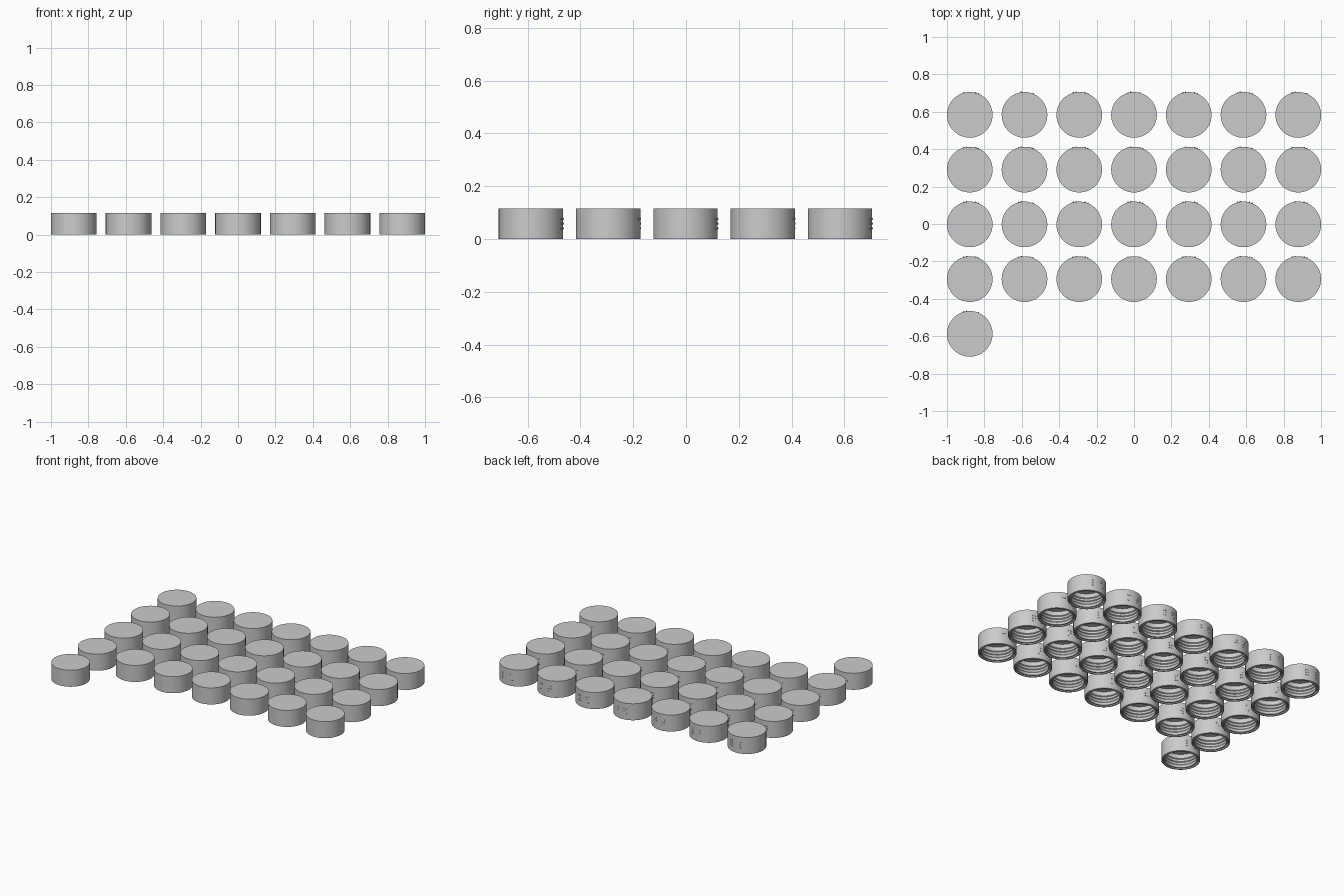
import bpy, bmesh, math, random
from mathutils import Matrix, Vector

cube = bpy.data.objects.get("Cube")
if cube:
    bpy.data.objects.remove(cube, do_unlink=True)

R, H, STEP, SEGS = 0.122, 0.115, 0.2927, 64
Y_SHIFT = -0.002

grey = bpy.data.materials.new("light grey plastic")
grey.use_nodes = True
colour = (0.6, 0.6, 0.6, 1)
grey.diffuse_color = colour
grey.node_tree.nodes["Principled BSDF"].inputs["Base Color"].default_value = colour

# Cap section: closed top, smooth outer wall, grooved rim, ridged inner wall
profile = [(0, H), (R, H), (R, 0), (0.114, 0), (0.114, 0.012), (0.109, 0.012),
           (0.109, 0.004), (0.1, 0.004), (0.1, 0.022), (0.106, 0.03),
           (0.106, 0.044), (0.101, 0.048), (0.106, 0.052), (0.106, 0.066),
           (0.101, 0.07), (0.106, 0.074), (0.106, 0.103), (0, 0.103)]


def lathe(bm, points):
    verts = [bm.verts.new((r, 0, z)) for r, z in points]
    edges = [bm.edges.new(pair) for pair in zip(verts, verts[1:])]
    bmesh.ops.spin(bm, geom=verts + edges, cent=(0, 0, 0), axis=(0, 0, 1),
                   angle=math.tau, steps=SEGS, use_merge=True)
    bmesh.ops.remove_doubles(bm, verts=bm.verts, dist=1e-5)
    bmesh.ops.recalc_face_normals(bm, faces=bm.faces)


def add_dot(bm, degrees, z):
    # Small raised tactile dot on the back of the wall
    a = math.radians(degrees)
    out = Vector((math.cos(a), math.sin(a), 0))
    turn = out.to_track_quat('Z', 'Y').to_matrix().to_4x4()
    place = Matrix.Translation(out * R + Vector((0, 0, z)))
    bmesh.ops.create_cone(bm, cap_ends=True, segments=8, radius1=0.005,
                          radius2=0.003, depth=0.007, matrix=place @ turn)


def make_cap(name, x, y, rng):
    bm = bmesh.new()
    lathe(bm, profile)
    for column in (68, 75, 98, 105):
        for row in range(3):
            if rng.random() < 0.55:
                add_dot(bm, column, 0.04 + row * 0.018)
    mesh = bpy.data.meshes.new(name)
    bm.to_mesh(mesh)
    bm.free()
    mesh.materials.append(grey)
    obj = bpy.data.objects.new(name, mesh)
    obj.location = (x, y, 0)
    bpy.context.collection.objects.link(obj)
    return obj


# Four full rows of seven, plus one cap starting the front row
rng = random.Random(4)
caps = []
for row in range(5):
    for col in range(7 if row < 4 else 1):
        caps.append(make_cap(f"bottle_cap_{row + 1}_{col + 1}", (col - 3) * STEP,
                             (2 - row) * STEP + Y_SHIFT, rng))

bpy.ops.object.select_all(action='DESELECT')
for cap in caps:
    cap.select_set(True)
bpy.context.view_layer.objects.active = caps[0]
bpy.ops.object.shade_smooth_by_angle(angle=math.radians(30))
